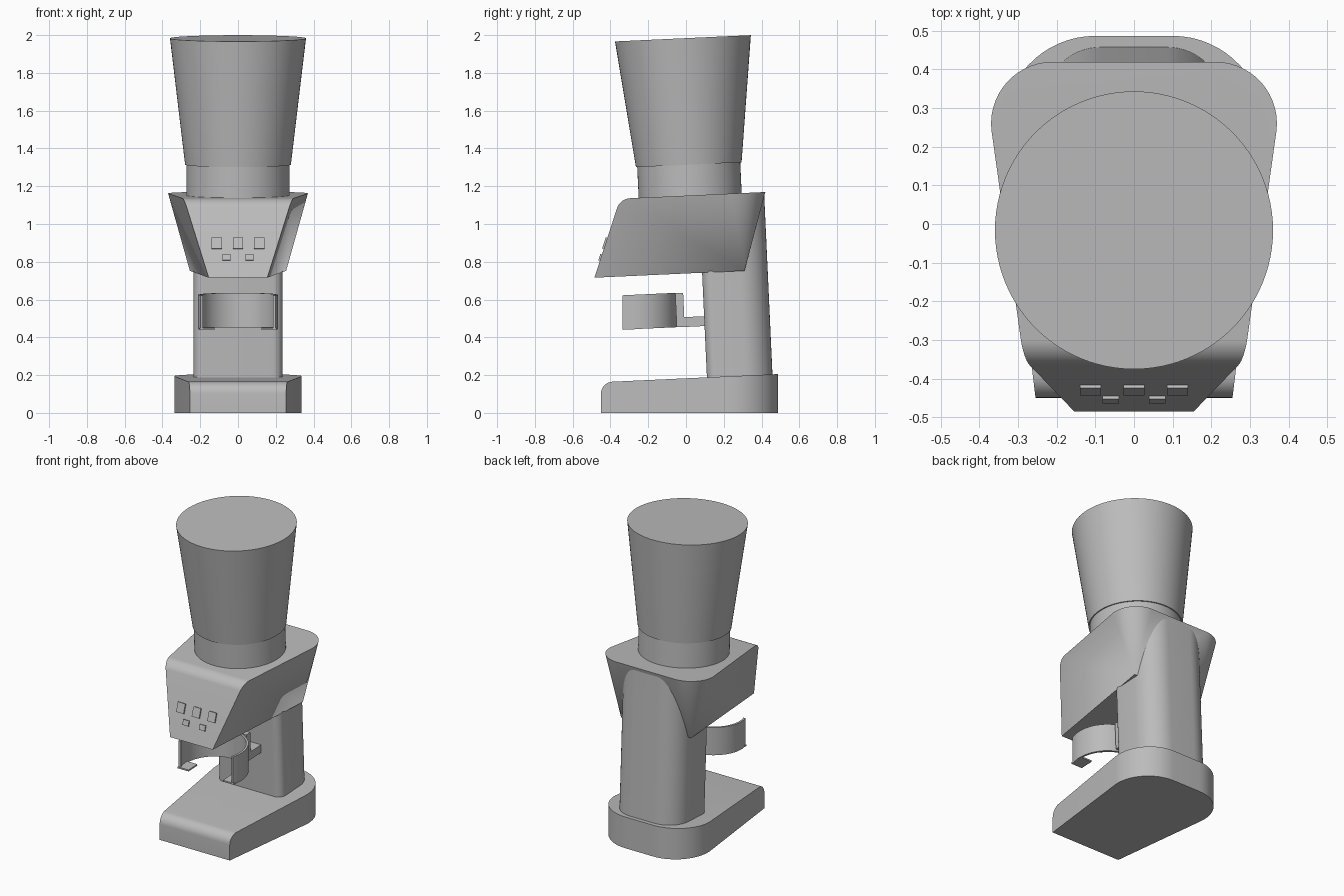
import bpy, bmesh, math
from mathutils import Matrix, Vector

SLOPE = 0.046            # the machine leans back slightly
TILT = math.atan(SLOPE)

cube = bpy.data.objects.get("Cube")
if cube:
    bpy.data.objects.remove(cube, do_unlink=True)

grey = bpy.data.materials.new("plain grey")
grey.use_nodes = True
grey.diffuse_color = (0.5, 0.5, 0.5, 1)
grey.node_tree.nodes["Principled BSDF"].inputs["Base Color"].default_value = (0.5, 0.5, 0.5, 1)


def finish(name, bm, angle=35):
    bmesh.ops.recalc_face_normals(bm, faces=bm.faces)
    mesh = bpy.data.meshes.new(name)
    bm.to_mesh(mesh)
    bm.free()
    mesh.materials.append(grey)
    obj = bpy.data.objects.new(name, mesh)
    bpy.context.collection.objects.link(obj)
    bpy.ops.object.select_all(action='DESELECT')
    obj.select_set(True)
    bpy.context.view_layer.objects.active = obj
    bpy.ops.object.shade_smooth_by_angle(angle=math.radians(angle))
    return obj


def arc(cx, cy, r, a0, a1, n=12):
    angles = [math.radians(a0 + (a1 - a0) * i / n) for i in range(n + 1)]
    return [(cx + r * math.cos(a), cy + r * math.sin(a)) for a in angles]


def mirrored(half):
    return half + [(-x, y) for x, y in reversed(half)]


def lifted(plan, z, slope=SLOPE):
    return [(x, y, z + slope * y) for x, y in plan]


def loft(name, low, high, front_bevel=0):
    """Solid between two matching rings; can round the top front edge."""
    bm = bmesh.new()
    a = [bm.verts.new(p) for p in low]
    b = [bm.verts.new(p) for p in high]
    n = len(a)
    for i in range(n):
        j = (i + 1) % n
        bm.faces.new((a[i], a[j], b[j], b[i]))
    bm.faces.new(a[::-1])
    bm.faces.new(b)
    edge = bm.edges.get((b[0], b[-1]))
    if front_bevel:
        bmesh.ops.bevel(bm, geom=[edge], offset=front_bevel, segments=8,
                        profile=0.5, affect='EDGES')
    bmesh.ops.remove_doubles(bm, verts=bm.verts, dist=1e-5)
    return finish(name, bm)


def box(name, size, matrix):
    bm = bmesh.new()
    bmesh.ops.create_cube(bm, size=1, matrix=matrix @ Matrix.Diagonal((*size, 1)))
    return finish(name, bm)


def cone(name, r0, r1, start, height):
    bm = bmesh.new()
    m = (Matrix.Translation(start) @ Matrix.Rotation(TILT, 4, 'X')
         @ Matrix.Translation((0, 0, height / 2)))
    bmesh.ops.create_cone(bm, cap_ends=True, segments=96, radius1=r0, radius2=r1,
                          depth=height, matrix=m)
    return finish(name, bm)


# Foot: tapered plan with a rounded back and a sloping top
foot = mirrored([(0.255, -0.45)] + arc(0.1, 0.25, 0.237, -5, 90, 16))
loft("base", lifted(foot, 0, 0), lifted(foot, 0.183), 0.06)

# Column, leaning back along the tilt
column = mirrored(arc(0.185, 0.16, 0.05, -90, 0, 8) + arc(0.085, 0.307, 0.15, 0, 90, 16))


def column_ring(z):
    return [(x, y - SLOPE * (z - 0.2), z + SLOPE * y) for x, y in column]


loft("column", column_ring(0.15), column_ring(1.145))

# Head: rounded back corners taper down to single points
corner = arc(0.21, 0.26, 0.16, -6, 90, 14)
head_top = mirrored([(0.286, -0.349)] + corner)
head_low = mirrored([(0.155, -0.485)] + [(0.255, 0.31)] * len(corner))
loft("head", lifted(head_low, 0.738), lifted(head_top, 1.150), 0.05)

# Hopper and its collar
axis = Matrix.Rotation(TILT, 3, 'X') @ Vector((0, 0, 1))
foot_point = Vector((0, 0.023, 1.13))
cone("hopper_collar", 0.273, 0.273, foot_point, 0.19)
cone("hopper", 0.28, 0.36, foot_point + axis * 0.184, 0.67)

# Holder: open ring, back plate and arm
ring = arc(0, -0.26, 0.212, -21, 201, 48) + arc(0, -0.26, 0.198, 201, -21, 48)
loft("holder_ring", lifted(ring, 0.456), lifted(ring, 0.638))
tilted = Matrix.Rotation(TILT, 4, 'X')
box("holder_plate", (0.2, 0.042, 0.18), Matrix.Translation((0, -0.032, 0.545)) @ tilted)
box("holder_arm", (0.2, 0.15, 0.052), Matrix.Translation((0, 0.06, 0.484)) @ tilted)
for side, label in ((1, "left"), (-1, "right")):
    box("holder_lip_" + label, (0.08, 0.09, 0.01),
        Matrix.Translation((side * 0.165, -0.29, 0.447)) @ tilted)

# Buttons lying on the slanted front of the head
lean = Matrix.Rotation(-math.atan(0.324), 4, 'X')
for i, (x, z, w, h) in enumerate([(-0.113, 0.897, 0.054, 0.062), (0, 0.897, 0.054, 0.062),
                                  (0.113, 0.897, 0.054, 0.062), (-0.06, 0.822, 0.042, 0.034),
                                  (0.06, 0.822, 0.042, 0.034)]):
    y = -0.485 + 0.324 * (z - 0.715)
    box("button_%d" % (i + 1), (w, 0.018, h), Matrix.Translation((x, y, z)) @ lean)
